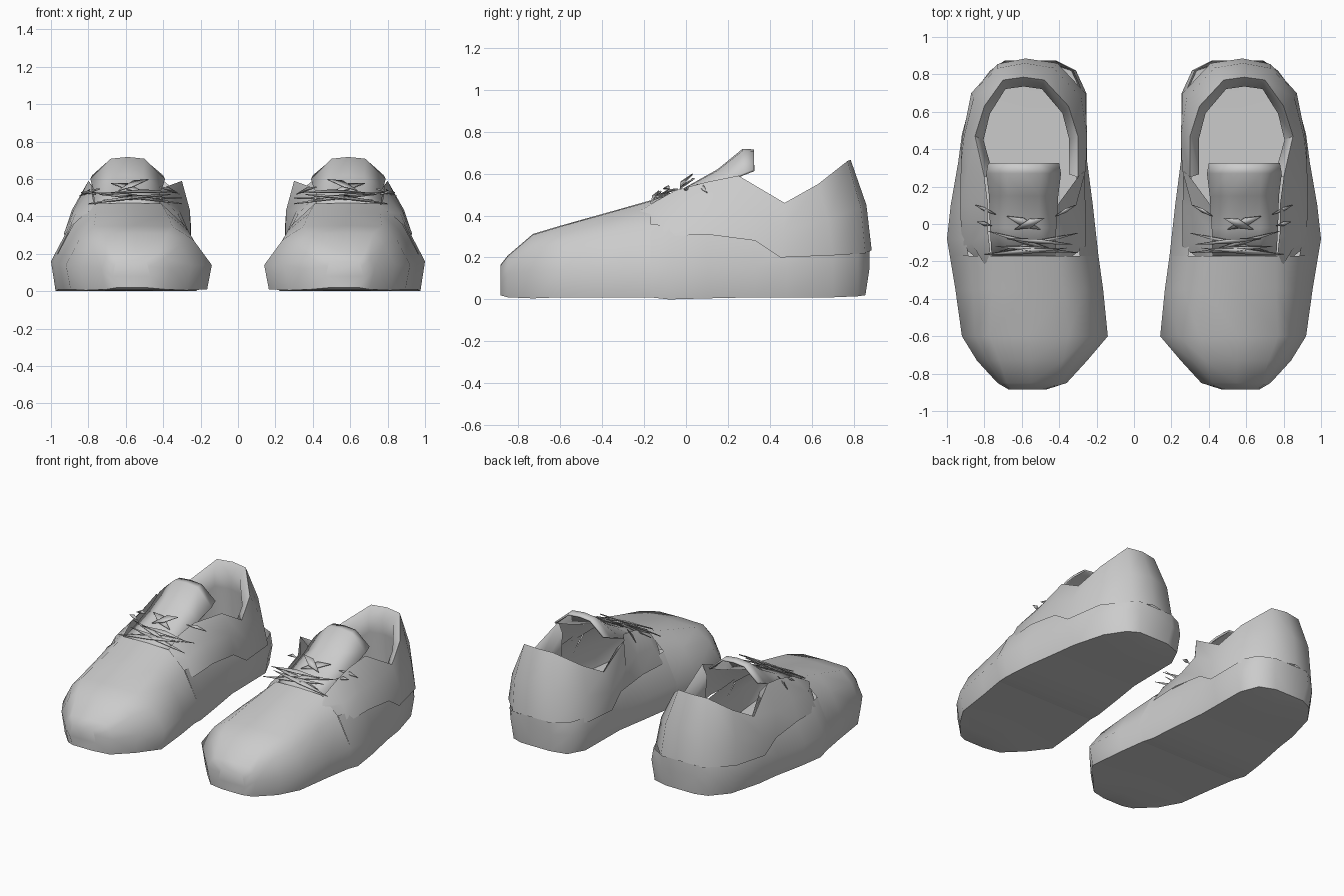
import bpy, bmesh, math
from mathutils import Vector

if "Cube" in bpy.data.objects:
    bpy.data.objects.remove(bpy.data.objects["Cube"])

grey = bpy.data.materials.new("light_grey")
grey.diffuse_color = (0.6, 0.6, 0.6, 1)
grey.use_nodes = True
grey.node_tree.nodes["Principled BSDF"].inputs["Base Color"].default_value = grey.diffuse_color


def lerp(a, b, t):
    return a + (b - a) * t


def part(name, rows, closed=False, caps=(), angle=55, thick=0.0, center=(0.58, 0, 0.2), inward=False):
    """Skin a list of point rows, face it outward and mirror it for the second shoe."""
    bm = bmesh.new()
    grid = [[bm.verts.new(p) for p in row] for row in rows]
    n = len(rows[0])
    for a, b in zip(grid, grid[1:]):
        for i in range(n if closed else n - 1):
            j = (i + 1) % n
            bm.faces.new((a[i], a[j], b[j], b[i]))
    for c in caps:
        bm.faces.new(grid[c])
    bmesh.ops.recalc_face_normals(bm, faces=bm.faces)
    bm.normal_update()
    c = Vector(center)
    side = sum(f.normal.dot(f.calc_center_median() - c) * f.calc_area() for f in bm.faces)
    if (side < 0) != inward:
        bmesh.ops.reverse_faces(bm, faces=bm.faces)
    me = bpy.data.meshes.new(name)
    bm.to_mesh(me)
    bm.free()
    me.materials.append(grey)
    me.shade_smooth()
    me.set_sharp_from_angle(angle=math.radians(angle))
    ob = bpy.data.objects.new(name, me)
    bpy.context.collection.objects.link(ob)
    if thick:
        s = ob.modifiers.new("thickness", "SOLIDIFY")
        s.thickness = thick
    m = ob.modifiers.new("pair", "MIRROR")
    m.use_mirror_merge = False
    return ob


# Toe box: y, inner x, outer x, widest z, top inner x, top outer x, top z, bottom z
toe = [
    (-0.885, .47, .67, .08, .49, .65, .16, .02),
    (-0.85, .36, .73, .12, .42, .68, .205, .01),
    (-0.73, .25, .84, .14, .38, .72, .308, .005),
    (-0.60, .14, .92, .14, .35, .77, .347, .01),
    (-0.35, .165, .955, .15, .38, .76, .417, .01),
    (-0.17, .19, .985, .16, .41, .76, .468, .01),
]
rows = []
for y, xi, xo, zw, ti, to, zt, zb in toe:
    zs = lerp(zw, zt, 0.65)
    rows.append([
        ((ti + to) / 2, y, zt + .004), (ti, y, zt), (lerp(xi, ti, .47), y, zs), (xi, y, zw),
        (xi + .025, y, zb), ((xi + xo) / 2, y, zb), (xo - .025, y, zb), (xo, y, zw),
        (lerp(xo, to, .47), y, zs), (to, y, zt)])
part("toe_box", rows, closed=True, caps=(0,), center=(.56, -.4, .2))

# Rear sole shell: y, inner x, outer x, widest z, wall top z, wall inset, bottom z
rear = [
    (-0.17, .19, .985, .16, .36, .10, .01),
    (-0.08, .20, 1.0, .16, .35, .10, .0),
    (0.10, .22, .98, .16, .34, .085, .005),
    (0.33, .25, .94, .15, .32, .06, .01),
    (0.48, .252, .92, .15, .25, .03, .01),
    (0.70, .255, .86, .15, .24, .02, .01),
    (0.82, .31, .77, .15, .235, .015, .015),
    (0.875, .42, .69, .15, .23, .01, .02),
]
rows = []
for k, (y, xi, xo, zw, zt, d, zb) in enumerate(rear):
    yb = y - .02 if k == len(rear) - 1 else y
    rows.append([
        (xi + d, y, zt), (xi, y, zw), (xi + .025, yb, zb), ((xi + xo) / 2, yb, zb),
        (xo - .025, yb, zb), (xo, y, zw), (xo - d, y, zt)])
part("rear_sole", rows, caps=(-1,), center=(.58, .3, .2))

# Quarter panel wrapping the heel: lower edge point, rim point
wrap = [
    ((.80, -.215, .40), (.765, -.18, .45)),
    ((.92, -.12, .30), (.78, -.05, .52)),
    ((.93, .10, .31), (.78, .10, .56)),
    ((.925, .33, .28), (.80, .25, .59)),
    ((.92, .45, .20), (.85, .47, .46)),
    ((.87, .70, .21), (.80, .63, .55)),
    ((.73, .855, .22), (.70, .77, .66)),
    ((.58, .885, .235), (.59, .785, .665)),
    ((.41, .86, .22), (.48, .77, .66)),
    ((.26, .70, .21), (.35, .63, .55)),
    ((.25, .45, .20), (.30, .47, .46)),
    ((.265, .33, .28), (.30, .25, .59)),
    ((.26, .10, .31), (.41, .10, .55)),
    ((.26, -.12, .30), (.42, -.05, .52)),
    ((.40, -.22, .40), (.42, -.18, .45)),
]
mid_shoe = Vector((.59, .35, 0))
rows = []
for b, t in wrap:
    m = (Vector(b) + Vector(t)) / 2
    out = Vector((m.x - mid_shoe.x, (m.y - mid_shoe.y) * .4, 0)).normalized()
    rows.append([b, m + out * .025, t])
part("quarter_panel", rows, center=(.59, .3, .35))

# Padded collar lining inside the opening
rows = []
for b, t in wrap[3:12]:
    t = Vector(t)
    d = (mid_shoe - t).to_2d().normalized().to_3d()
    rows.append([t, t + d * .05 + Vector((0, 0, -.06)), t + d * .04 + Vector((0, 0, -.17)),
                 Vector((t.x, t.y, .16)) + d * .02])
part("collar_lining", rows, center=(.59, .4, .35), inward=True)

# Arched tongue: y, half width, edge z, arch height
rows = []
for y, w, z, arch in [(-.20, .17, .44, .02), (-.02, .18, .49, .035), (.15, .185, .55, .07),
                      (.27, .20, .60, .118), (.325, .19, .62, .095)]:
    rows.append([(.59 + w * t, y, z + arch * h)
                 for t, h in ((-1, 0), (-.45, .92), (0, 1), (.45, .92), (1, 0))])
part("tongue", rows, thick=.012, center=(.59, .05, .3))

# Laces: flat pointed blades, start, end, half width
laces = [
    ((.30, -.155, .47), (.74, -.12, .52), .014),
    ((.36, -.13, .52), (.80, -.165, .47), .014),
    ((.30, -.05, .50), (.72, -.15, .49), .012),
    ((.40, -.15, .49), (.78, -.04, .53), .012),
    ((.33, -.11, .53), (.68, -.08, .53), .012),
    ((.50, -.03, .53), (.68, .04, .58), .025),
    ((.48, .03, .60), (.64, -.03, .54), .025),
    ((.31, .10, .52), (.42, .04, .56), .010),
    ((.74, .05, .55), (.85, .10, .51), .010),
    ((.76, -.01, .52), (.84, .01, .53), .010),
]
for i, (a, b, w) in enumerate(laces):
    a, b = Vector(a), Vector(b)
    m = (a + b) / 2
    m.z += .008
    s = Vector((0, w, w * .6))
    part(f"lace_{i + 1}", [[a, m + s], [m - s, b]], thick=.006, center=(.59, 0, 0))
